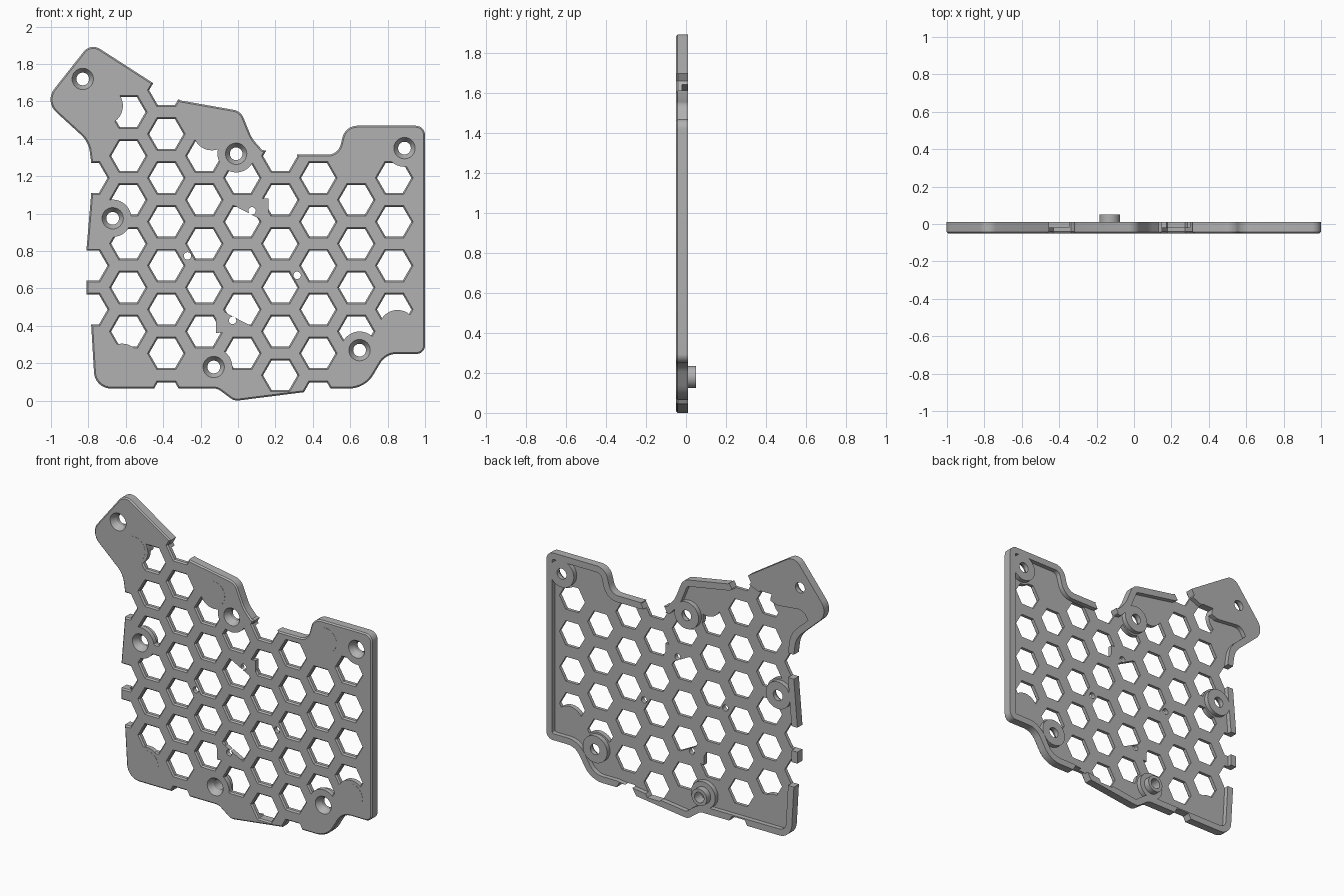
import bpy, bmesh, math
from mathutils import Vector

cube = bpy.data.objects.get("Cube")
if cube:
    bpy.data.objects.remove(cube, do_unlink=True)

FRONT, FLOOR, BACK = -0.05, -0.02, 0.01

grey = bpy.data.materials.new("plain grey")
grey.use_nodes = True
grey.diffuse_color = (0.44, 0.44, 0.44, 1)
grey.node_tree.nodes["Principled BSDF"].inputs["Base Color"].default_value = (0.44, 0.44, 0.44, 1)


def fillet(corners, steps=8):
    """Round each (x, z, radius) corner of a closed polygon."""
    out = []
    for i, (x, z, r) in enumerate(corners):
        p = Vector((x, z))
        if r == 0:
            out.append(p)
            continue
        a = Vector(corners[i - 1][:2]) - p
        b = Vector(corners[(i + 1) % len(corners)][:2]) - p
        t = min(r / math.tan(a.angle(b) / 2), 0.48 * a.length, 0.48 * b.length)
        start, end = p + a.normalized() * t, p + b.normalized() * t
        # Conic arc through the two tangent points
        w = math.sin(a.angle(b) / 2)
        for k in range(steps + 1):
            u = k / steps
            c0, c1, c2 = (1 - u) ** 2, 2 * u * (1 - u) * w, u * u
            out.append((start * c0 + p * c1 + end * c2) / (c0 + c1 + c2))
    return out


def inset(corners, d):
    """Move a clockwise polygon inward, keeping its fillets concentric."""
    out = []
    for i, (x, z, r) in enumerate(corners):
        p = Vector((x, z))
        a = (p - Vector(corners[i - 1][:2])).normalized()
        b = (Vector(corners[(i + 1) % len(corners)][:2]) - p).normalized()
        na, nb = Vector((a.y, -a.x)), Vector((b.y, -b.x))
        m = (na + nb) / (1 + na.dot(nb)) * d
        if r:
            convex = a.x * b.y - a.y * b.x < 0
            r = max(0.01, r - d) if convex else r + d
        out.append((x + m.x, z + m.y, r))
    return out


def add_loft(bm, rings):
    """Closed solid through (y, points) rings."""
    loops = [[bm.verts.new((p[0], y, p[1])) for p in pts] for y, pts in rings]
    bm.faces.new(loops[0])
    bm.faces.new(loops[-1])
    for lo, hi in zip(loops, loops[1:]):
        for i in range(len(lo)):
            bm.faces.new((lo[i - 1], lo[i], hi[i], hi[i - 1]))


def circle(c, r, n):
    return [(c[0] + r * math.cos(math.tau * k / n), c[1] + r * math.sin(math.tau * k / n))
            for k in range(n)]


def solids(name, ring_sets):
    bm = bmesh.new()
    for rings in ring_sets:
        add_loft(bm, rings)
    bmesh.ops.recalc_face_normals(bm, faces=bm.faces[:])
    me = bpy.data.meshes.new(name)
    bm.to_mesh(me)
    bm.free()
    me.materials.append(grey)
    ob = bpy.data.objects.new(name, me)
    bpy.context.collection.objects.link(ob)
    return ob


def lathes(name, centres, profile, n=32):
    return solids(name, [[(y, circle(c, r, n)) for y, r in profile] for c in centres])


def activate(ob):
    bpy.ops.object.select_all(action="DESELECT")
    bpy.context.view_layer.objects.active = ob
    ob.select_set(True)


def boolean(target, tool, op="DIFFERENCE"):
    mod = target.modifiers.new("cut", "BOOLEAN")
    mod.operation, mod.solver, mod.object = op, "MANIFOLD", tool
    activate(target)
    bpy.ops.object.modifier_apply(modifier=mod.name)
    bpy.data.objects.remove(tool, do_unlink=True)


# Outline corners, clockwise: x, z, fillet radius
outline = [
    (-0.788, 1.913, 0.065), (-0.457, 1.70, 0), (-0.307, 1.605, 0), (0.015, 1.548, 0.07),
    (0.075, 1.40, 0.2), (0.13, 1.34, 0), (0.33, 1.315, 0), (0.535, 1.315, 0.07),
    (0.575, 1.47, 0.08), (1.0, 1.47, 0.05), (1.0, 0.25, 0.045), (0.79, 0.25, 0.1),
    (0.68, 0.065, 0.15), (0.5, 0.065, 0), (0.35, 0.045, 0), (-0.02, -0.002, 0.06),
    (-0.11, 0.065, 0.06), (-0.765, 0.065, 0.09), (-0.785, 0.405, 0), (-0.81, 0.57, 0),
    (-0.81, 0.81, 0), (-0.785, 1.105, 0), (-0.785, 1.275, 0), (-0.80, 1.385, 0.15),
    (-1.035, 1.60, 0.09)]

screws = [(-0.83, 1.72), (-0.01, 1.32), (0.89, 1.35), (-0.67, 0.975), (0.65, 0.27), (-0.13, 0.18)]
discs = [(-0.715, 1.576), (-0.14, 1.438), (0.666, 1.349), (-0.62, 0.205), (0.853, 0.385)]
centre = Vector((0.023, 0.722))
pin = Vector((0.052, 0.293))
pins = [centre + s * v for s in (1, -1) for v in (pin, Vector((-pin.y, pin.x)))]

# Plate with a chamfered front edge
edge = fillet(outline)
plate = solids("honeycomb_plate", [[(FRONT, fillet(inset(outline, 0.008))),
                                    (FRONT + 0.008, edge), (BACK, edge)]])

# Back recess that leaves a rim, screw pads and a solid ear
floor_edge = fillet(inset(outline, 0.042))
recess = solids("recess_cutter", [[(FLOOR, floor_edge), (0.04, floor_edge)]])
boolean(recess, lathes("pad_keep", screws, [(-0.1, 0.088), (0.1, 0.088)]))
ear = fillet([(-0.42, 1.66, 0), (-0.66, 1.56, 0.06), (-0.85, 1.58, 0.06), (-0.93, 1.45, 0.05),
              (-1.1, 1.45, 0), (-1.1, 2, 0), (-0.4, 2, 0)])
boolean(recess, solids("ear_keep", [[(-0.11, ear), (0.11, ear)]]))
boolean(plate, recess)

# Hexagonal holes: column -> lattice rows, spared around pads and pins
rows = {-1: (2, 0, -1), 0: range(-2, 4), 1: range(-3, 5), 2: range(-2, 3), 3: range(-2, 3),
        4: range(-3, 3), 5: range(-3, 3), 6: range(-2, 2), 7: range(-1, 3)}
pitch = 0.2345
hexes = [(centre.x + (c - 3) * pitch * math.sqrt(3) / 2,
          centre.y + pitch * (j + (0.5 if c % 2 == 0 else 0))) for c in rows for j in rows[c]]
cutter = lathes("hex_cutter", hexes, [(-0.06, 0.111), (-0.041, 0.092), (0.08, 0.092)], 6)
for spots in (screws, discs):
    boolean(cutter, lathes("pad_spare", spots, [(-0.1, 0.1), (0.1, 0.1)]))
corner = [Vector(p) for p in ((-0.09, 0.345), (0.14, 0.225), (0.14, 0.36))]
wedges = [[centre + s * v for v in corner] for s in (1, -1)]
boolean(cutter, solids("pin_spare", [[(-0.11, w), (0.11, w)] for w in wedges]))
boolean(plate, cutter)

# Rear boss, countersunk screw holes and pin holes
boolean(plate, lathes("boss", screws[-1:], [(-0.015, 0.055), (0.05, 0.055)]), "UNION")
boolean(plate, lathes("screw_cutter", screws, [(-0.08, 0.077), (-0.015, 0.034), (0.09, 0.034)]))
boolean(plate, lathes("pin_cutter", pins, [(-0.09, 0.02), (0.09, 0.02)], 20))

# Thin round covers on the front
covers = lathes("disc_covers", discs, [(FRONT - 0.001, 0.08), (FRONT + 0.002, 0.08)])

for ob in (plate, covers):
    activate(ob)
    bpy.ops.object.shade_smooth_by_angle(angle=math.radians(30))
